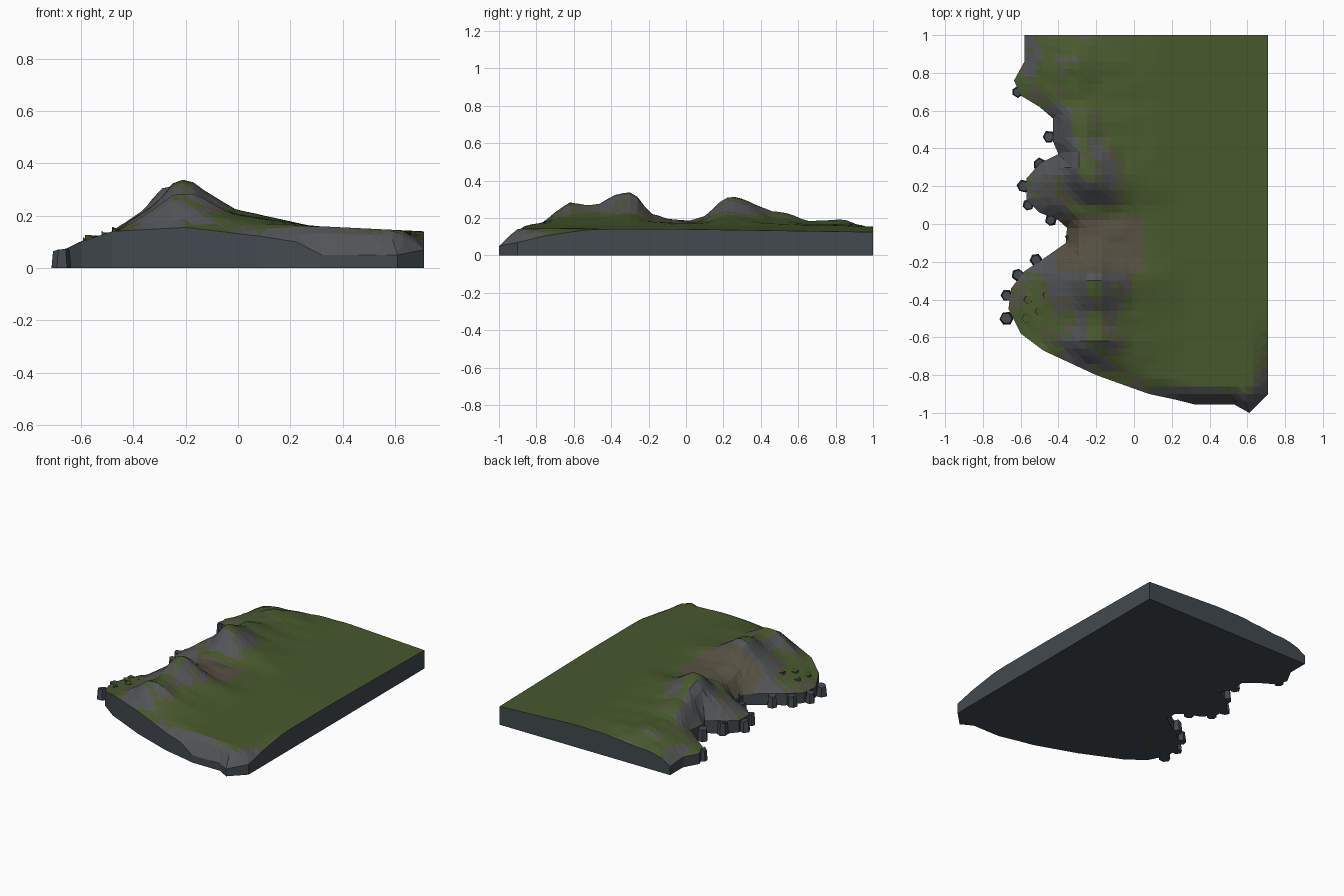
import bpy, bmesh, math, random
from mathutils import Vector, noise
from mathutils.geometry import delaunay_2d_cdt

if "Cube" in bpy.data.objects:
    bpy.data.objects.remove(bpy.data.objects["Cube"])

random.seed(4)


def material(name, rgb):
    m = bpy.data.materials.new(name)
    m.diffuse_color = (*rgb, 1)
    m.use_nodes = True
    m.node_tree.nodes["Principled BSDF"].inputs["Base Color"].default_value = m.diffuse_color
    return m


grass = material("grass", (0.065, 0.100, 0.027))
rock = material("rock", (0.085, 0.088, 0.095))
dirt = material("dirt", (0.095, 0.082, 0.055))
cliff = material("cliff", (0.055, 0.068, 0.078))


def lerp_table(t, table):
    if t <= table[0][0]:
        return table[0][1]
    for (a, va), (b, vb) in zip(table, table[1:]):
        if t <= b:
            return va + (vb - va) * (t - a) / (b - a)
    return table[-1][1]


# Shoreline from the north-west corner round to the east side: x, y, edge height
COAST = [
    (-.58, 1, .06), (-.58, .86, .07), (-.635, .76, .07), (-.60, .68, .08),
    (-.50, .62, .10), (-.43, .56, .10), (-.43, .44, .09), (-.40, .37, .09),
    (-.50, .32, .09), (-.57, .24, .08), (-.57, .13, .08), (-.50, .06, .08),
    (-.40, .02, .08), (-.355, -.02, .07), (-.36, -.10, .07), (-.46, -.17, .08),
    (-.58, -.25, .08), (-.65, -.34, .07), (-.665, -.45, .07), (-.60, -.58, .10),
    (-.48, -.67, .14), (-.20, -.80, .155), (.08, -.90, .122), (.22, -.93, .10),
    (.32, -.955, .05), (.53, -.955, .05), (.61, -1, .05), (.71, -.90, .07),
    (.71, -.75, .105), (.71, -.55, .135)]

# Ridge height along y, plain height across x, ridge cross-section, crest drift
RIDGE = [(-1, .13), (-.8, .165), (-.72, .22), (-.62, .285), (-.53, .265), (-.46, .275),
         (-.36, .33), (-.30, .335), (-.26, .31), (-.19, .22), (-.1, .195), (.03, .18),
         (.1, .21), (.2, .305), (.25, .317), (.34, .295), (.46, .24), (.57, .23),
         (.65, .195), (.85, .202), (1, .145)]
PLAIN = [(-.7, .085), (-.6, .11), (-.45, .14), (-.3, .165), (.1, .17), (.3, .16), (.71, .14)]
SECTION = [(-.48, 0), (-.37, .33), (-.31, .5), (-.24, 1), (-.18, 1), (-.1, .65),
           (0, .3), (.1, .17), (.28, 0)]
DRIFT = [(.1, 0), (.3, -.05), (.85, -.12)]


def coast_distance(p):
    best = (9, 0)
    for a, b in zip(COAST, COAST[1:]):
        va, vb = Vector(a[:2]), Vector(b[:2])
        e = vb - va
        t = max(0, min(1, (p - va).dot(e) / e.length_squared))
        d = (p - va - e * t).length
        if d < best[0]:
            best = (d, a[2] + (b[2] - a[2]) * t)
    return best


def height(p):
    k = lerp_table(p.x - lerp_table(p.y, DRIFT), SECTION)
    z = lerp_table(p.x, PLAIN) - .015 * max(0, p.y)
    z += (lerp_table(p.y, RIDGE) - .165) * k
    z += .012 * noise.noise(Vector((p.x * 9, p.y * 9, 1))) * min(1, 2 * k)
    d, edge = coast_distance(p)
    t = min(1, d / .1)
    return edge + (z - edge) * math.sin(t * math.pi / 2)


# Terrain plan: outline split into short pieces, filled with a regular grid
corners = [Vector(c[:2]) for c in COAST] + [Vector((.71, 1))]
outline = []
for i, a in enumerate(corners):
    b = corners[(i + 1) % len(corners)]
    n = max(1, round((b - a).length / .06))
    outline += [a.lerp(b, j / n) for j in range(n)]
pts = list(outline)
STEP = .04
for i in range(35):
    for j in range(50):
        p = Vector((-.69 + i * STEP, -.98 + j * STEP))
        if p.x < .69 and p.y < .985 and coast_distance(p)[0] > .02:
            pts.append(p)
vs, _, tris, *_ = delaunay_2d_cdt(pts, [], [list(range(len(outline)))], 1, 1e-5)

bm = bmesh.new()
verts = [bm.verts.new((v.x, v.y, height(v))) for v in vs]
for t in tris:
    bm.faces.new([verts[i] for i in t])
bmesh.ops.delete(bm, geom=[v for v in bm.verts if not v.link_faces], context='VERTS')
bmesh.ops.recalc_face_normals(bm, faces=bm.faces[:])
if sum(f.normal.z for f in bm.faces) < 0:
    bmesh.ops.reverse_faces(bm, faces=bm.faces[:])

# Paint steep ground as rock, the pass between the hills as bare earth
for f in bm.faces:
    c = f.calc_center_median()
    if -.4 < c.x < .05 and -.25 < c.y < .04:
        f.material_index = 2
    elif f.normal.z < .86 + random.uniform(-.04, .04):
        f.material_index = 1
    elif f.normal.z < .91 and random.random() < .6:
        f.material_index = 2

# Cliff walls and flat underside
rim = [e for e in bm.edges if e.is_boundary]
ext = bmesh.ops.extrude_edge_only(bm, edges=rim)["geom"]
for g in ext:
    if isinstance(g, bmesh.types.BMVert):
        g.co.z = 0
    elif isinstance(g, bmesh.types.BMFace):
        g.material_index = 3
base = bmesh.ops.triangle_fill(bm, use_beauty=True,
                               edges=[e for e in bm.edges if e.is_boundary])["geom"]
for g in base:
    if isinstance(g, bmesh.types.BMFace):
        g.material_index = 3
bmesh.ops.recalc_face_normals(bm, faces=bm.faces[:])
me = bpy.data.meshes.new("coastal_terrain")
bm.to_mesh(me)
bm.free()
for m in (grass, rock, dirt, cliff):
    me.materials.append(m)
bpy.context.collection.objects.link(bpy.data.objects.new("coastal_terrain", me))


# Shore boulders: tapered six-sided blocks, irregular
def boulder(i, x, y, r, h):
    bpy.ops.mesh.primitive_cone_add(vertices=6, radius1=r, radius2=r * .8, depth=h,
                                    location=(x, y, h / 2),
                                    rotation=(0, 0, random.uniform(0, 1)))
    ob = bpy.context.object
    ob.name = f"shore_boulder_{i}"
    for v in ob.data.vertices:
        v.co.x *= random.uniform(.85, 1.05)
        v.co.y *= random.uniform(.85, 1.05)
        if v.co.z > 0:
            v.co.z -= random.uniform(0, .015)
    ob.data.materials.append(cliff)


for i, (x, y) in enumerate([
        (-.615, .70), (-.45, .46), (-.50, .315), (-.585, .20), (-.56, .10), (-.44, .02),
        (-.33, -.07), (-.52, -.19), (-.615, -.27), (-.675, -.38), (-.675, -.50)]):
    boulder(i, x, y, random.uniform(.032, .04), random.uniform(.065, .09))

# Low stones on the south-west headland
for i, (x, y) in enumerate([(-.56, -.40), (-.50, -.46), (-.57, -.50), (-.46, -.38)]):
    boulder(20 + i, x, y, .03, height(Vector((x, y))) + .012)
    bpy.context.object.data.materials[0] = grass
